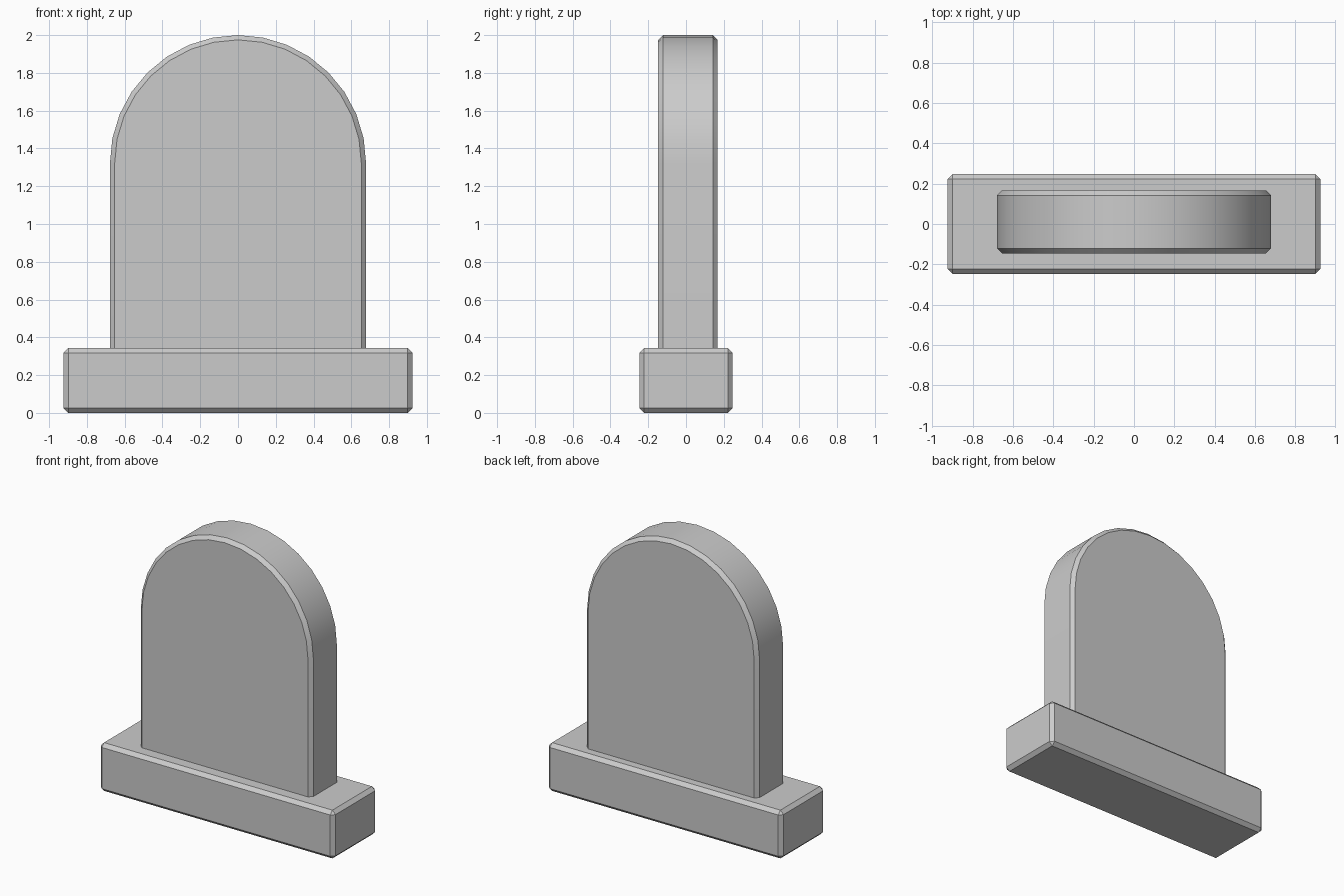
import bpy, bmesh, math

if "Cube" in bpy.data.objects:
    bpy.data.objects.remove(bpy.data.objects["Cube"])


def make_object(name, bm):
    mesh = bpy.data.meshes.new(name)
    bmesh.ops.recalc_face_normals(bm, faces=bm.faces)
    bm.to_mesh(mesh)
    bm.free()
    obj = bpy.data.objects.new(name, mesh)
    bpy.context.collection.objects.link(obj)
    return obj


def chamfer(bm, edges, width=0.025):
    bmesh.ops.bevel(bm, geom=edges, offset=width, segments=1,
                    affect='EDGES', profile=0.5)


# Plinth: chamfered block
bm = bmesh.new()
bmesh.ops.create_cube(bm, size=1)
for v in bm.verts:
    v.co = (v.co.x * 1.846, v.co.y * 0.494, (v.co.z + 0.5) * 0.343)
chamfer(bm, bm.edges[:])
make_object("plinth", bm)

# Headstone: round-topped slab, sunk into the plinth
R, ARC_Z, BOTTOM, STEPS = 0.678, 1.322, 0.25, 16
FRONT, BACK = -0.147, 0.167
profile = [(-R, BOTTOM), (R, BOTTOM)]
for i in range(STEPS + 1):
    a = math.pi * i / STEPS
    profile.append((R * math.cos(a), ARC_Z + R * math.sin(a)))
bm = bmesh.new()
face = bm.faces.new([bm.verts.new((x, FRONT, z)) for x, z in profile])
ext = bmesh.ops.extrude_face_region(bm, geom=[face], use_keep_orig=True)
for v in ext["geom"]:
    if isinstance(v, bmesh.types.BMVert):
        v.co.y = BACK
bmesh.ops.recalc_face_normals(bm, faces=bm.faces)
# Chamfer the front and back outlines only
chamfer(bm, [e for e in bm.edges
             if abs(e.verts[0].co.y - e.verts[1].co.y) < 1e-5])
slab = make_object("headstone", bm)

# Smooth the arch, keep the chamfers crisp
bpy.context.view_layer.objects.active = slab
slab.select_set(True)
bpy.ops.object.shade_smooth_by_angle(angle=math.radians(30))
